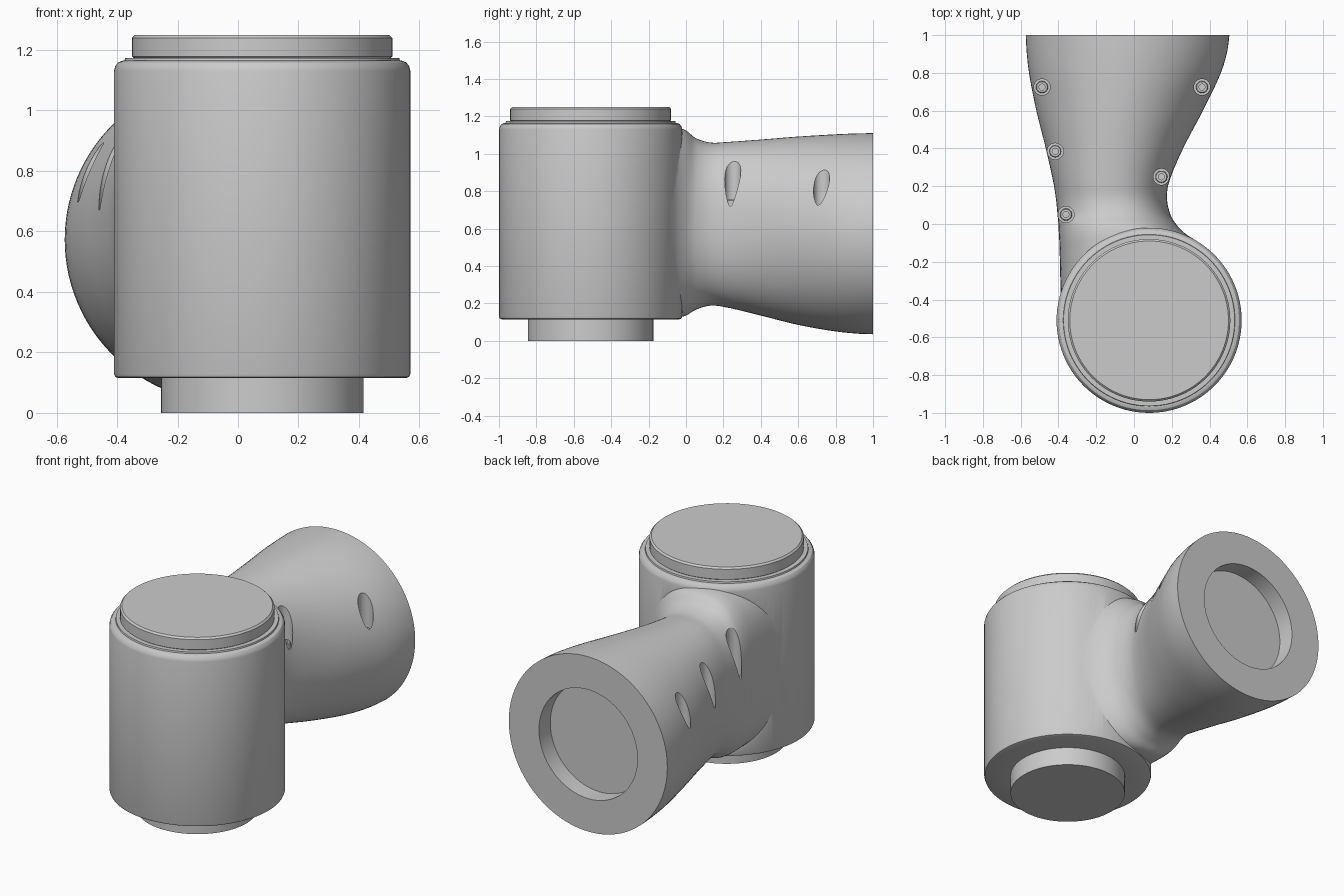
import bpy, bmesh
from math import sin, cos, pi, copysign
from mathutils import Matrix

if "Cube" in bpy.data.objects:
    bpy.data.objects.remove(bpy.data.objects["Cube"])

CX, CY = 0.08, -0.51   # axis of the upright housing


def make(name, bm):
    bmesh.ops.recalc_face_normals(bm, faces=bm.faces)
    me = bpy.data.meshes.new(name)
    bm.to_mesh(me)
    bm.free()
    ob = bpy.data.objects.new(name, me)
    bpy.context.collection.objects.link(ob)
    return ob


def skin(name, rings):
    """Closed surface through equal-length rings, capped at both ends."""
    bm = bmesh.new()
    rows = [[bm.verts.new(p) for p in r] for r in rings]
    n = len(rows[0])
    for a, b in zip(rows, rows[1:]):
        for i in range(n):
            j = (i + 1) % n
            bm.faces.new((a[i], a[j], b[j], b[i]))
    bm.faces.new(rows[0])
    bm.faces.new(rows[-1])
    return make(name, bm)


def lathe(name, profile, x, y, n=96):
    return skin(name, [[(x + r * cos(2 * pi * i / n), y + r * sin(2 * pi * i / n), z)
                        for i in range(n)] for r, z in profile])


def boolean(target, tool, op):
    mod = target.modifiers.new(op, 'BOOLEAN')
    mod.object, mod.operation, mod.solver = tool, op, 'EXACT'
    bpy.context.view_layer.objects.active = target
    bpy.ops.object.modifier_apply(modifier=mod.name)
    bpy.data.objects.remove(tool)


def smooth(ob):
    bpy.ops.object.select_all(action='DESELECT')
    ob.select_set(True)
    bpy.context.view_layer.objects.active = ob
    bpy.ops.object.shade_smooth_by_angle(angle=0.5)


# arm outline: y, left x, right x, bottom z, top z, superellipse exponent
ARM = [(-0.50, -0.385, 0.34, 0.125, 1.145, 3.0),
       (-0.30, -0.390, 0.34, 0.125, 1.145, 3.0),
       (-0.10, -0.395, 0.335, 0.122, 1.145, 3.0),
       (-0.05, -0.398, 0.270, 0.125, 1.14, 2.8),
       (0.00, -0.400, 0.222, 0.135, 1.125, 2.6),
       (0.05, -0.405, 0.193, 0.165, 1.085, 2.4),
       (0.13, -0.413, 0.175, 0.188, 1.06, 2.3),
       (0.22, -0.427, 0.185, 0.178, 1.063, 2.25),
       (0.40, -0.467, 0.260, 0.135, 1.076, 2.1),
       (0.60, -0.517, 0.365, 0.085, 1.092, 2.0),
       (0.80, -0.556, 0.460, 0.05, 1.104, 2.0),
       (0.92, -0.569, 0.495, 0.038, 1.109, 2.0),
       (1.00, -0.573, 0.505, 0.035, 1.11, 2.0)]


def section(y):
    """Smooth (Hermite) interpolation of the arm table."""
    k = max(i for i in range(len(ARM) - 1) if ARM[i][0] <= y)
    h = ARM[k + 1][0] - ARM[k][0]
    t = (y - ARM[k][0]) / h

    def slope(i, c):
        a, b = ARM[max(i - 1, 0)], ARM[min(i + 1, len(ARM) - 1)]
        return (b[c] - a[c]) / (b[0] - a[0])
    return [(2*t**3 - 3*t*t + 1) * ARM[k][c] + (3*t*t - 2*t**3) * ARM[k + 1][c]
            + h * ((t**3 - 2*t*t + t) * slope(k, c) + (t**3 - t*t) * slope(k + 1, c))
            for c in range(1, 6)]


def arm_ring(y, n=112):
    l, r, b, t, e = section(y)

    def power(v):
        return copysign(abs(v) ** (2 / e), v)
    return [((l + r) / 2 + (r - l) / 2 * power(cos(2 * pi * i / n)), y,
             (b + t) / 2 + (t - b) / 2 * power(sin(2 * pi * i / n))) for i in range(n)]


# upright housing with bottom boss and stepped top cap
housing = lathe("joint_housing", [
    (0.335, 0), (0.335, 0.115), (0.475, 0.115), (0.486, 0.119), (0.49, 0.13),
    (0.49, 1.13), (0.486, 1.146), (0.476, 1.159), (0.46, 1.165), (0.455, 1.165),
    (0.453, 1.174), (0.425, 1.174), (0.43, 1.178), (0.43, 1.24), (0.42, 1.25)], CX, CY)

# flared arm blended into the housing
ys = [-0.5 + 0.1 * i for i in range(4)] + [-0.15 + 0.0125 * i for i in range(28)]
ys += [0.2 + 0.04 * i for i in range(21)]
ys[-1] = 1.0
arm = skin("arm", [arm_ring(y) for y in ys])
boolean(housing, arm, 'UNION')

# round socket in the arm end
bm = bmesh.new()
bmesh.ops.create_cone(bm, cap_ends=True, segments=64, radius1=0.335, radius2=0.335, depth=0.4,
                      matrix=Matrix.Translation((-0.035, 1.09, 0.572)) @ Matrix.Rotation(pi / 2, 4, 'X'))
boolean(housing, make("socket_cutter", bm), 'DIFFERENCE')

# vertical screw wells with recessed socket screws: x, y, floor z
WELLS = [(-0.487, 0.725, 0.63), (-0.417, 0.385, 0.65), (-0.36, 0.05, 0.68),
         (0.36, 0.725, 0.67), (0.145, 0.25, 0.72)]
for i, (x, y, z) in enumerate(WELLS):
    boolean(housing, lathe("well_cutter", [(0.043, z), (0.043, 1.3)], x, y, 32), 'DIFFERENCE')
    screw = lathe(f"screw_{i + 1}", [(0.032, z - 0.01), (0.032, z + 0.03), (0.028, z + 0.035),
                                     (0.016, z + 0.035), (0.016, z + 0.015)], x, y, 24)
    smooth(screw)

smooth(housing)
